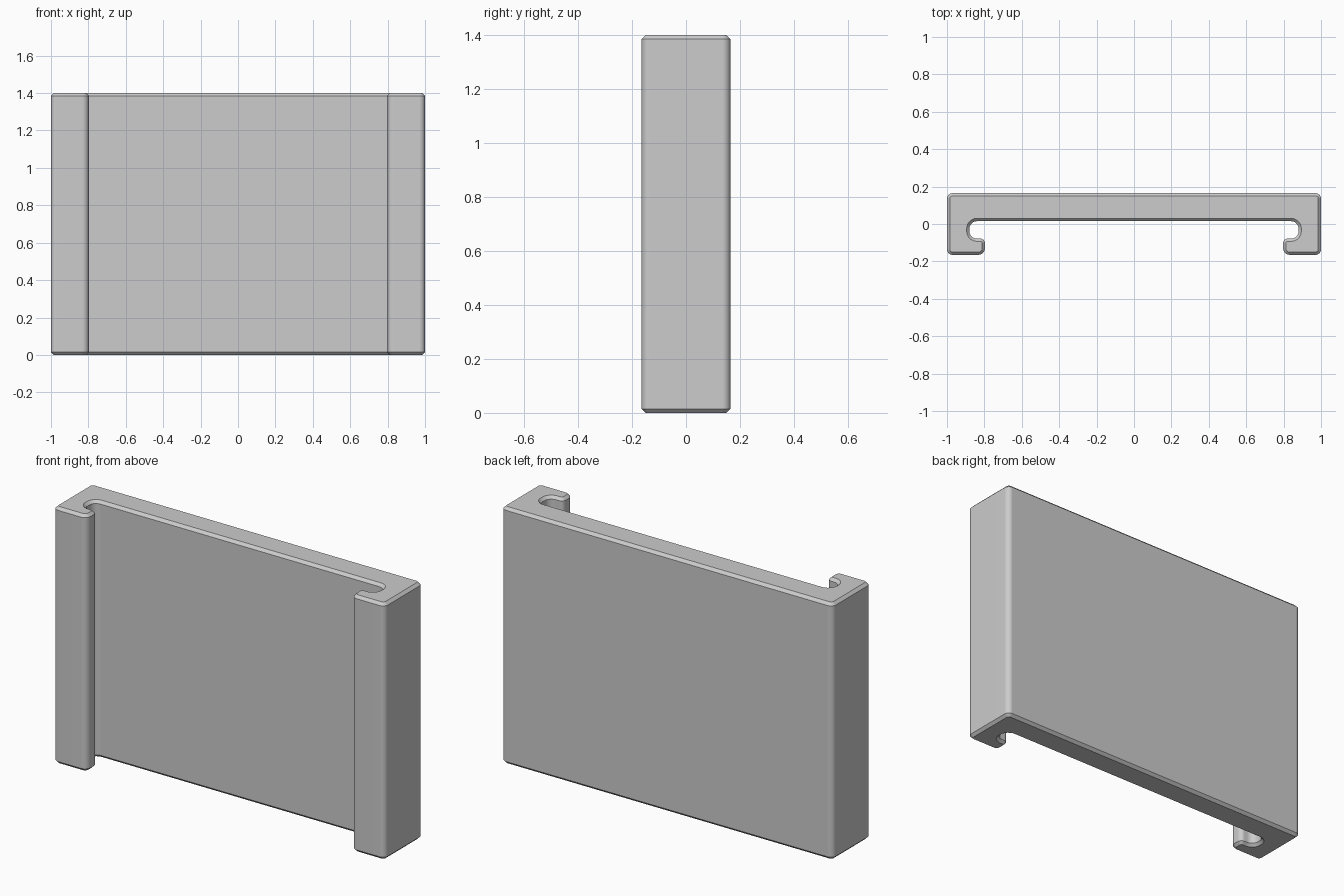
import bpy, bmesh
from math import cos, sin, pi
from mathutils import Vector

cube = bpy.data.objects.get("Cube")
if cube:
    bpy.data.objects.remove(cube, do_unlink=True)

HEIGHT, CHAMFER, STEPS = 1.4, 0.015, 6

# Left half of the channel section, counter-clockwise: x, y, corner radius
half = [(0.88, 0.015, 0.04), (0.88, -0.078, 0.04), (0.797, -0.078, 0.025),
        (0.797, -0.165, 0.035), (1, -0.165, 0.03), (1, 0.165, 0.03)]
corners = half + [(-x, y, r) for x, y, r in reversed(half)]
points = [Vector((x, y)) for x, y, r in corners]


def section(inset):
    """Rounded outline of the channel, shrunk by inset."""
    outline = []
    for i, p in enumerate(points):
        before = (p - points[i - 1]).normalized()
        after = (points[(i + 1) % len(points)] - p).normalized()
        radius = corners[i][2]
        centre = p + (after - before) * radius
        # Outer corners tighten and inner corners widen as the outline shrinks
        radius -= inset if before.cross(after) > 0 else -inset
        for k in range(STEPS + 1):
            a = k / STEPS * pi / 2
            outline.append(centre + (before * sin(a) - after * cos(a)) * radius)
    return outline


# Stack the sections, chamfered at the bottom and top ends
bm = bmesh.new()
rings = [[bm.verts.new((p.x, p.y, z)) for p in section(inset)]
         for z, inset in ((0, CHAMFER), (CHAMFER, 0),
                          (HEIGHT - CHAMFER, 0), (HEIGHT, CHAMFER))]
for low, high in zip(rings, rings[1:]):
    for i in range(len(low)):
        bm.faces.new((low[i - 1], low[i], high[i], high[i - 1]))
bm.faces.new(reversed(rings[0]))
bm.faces.new(rings[-1])
mesh = bpy.data.meshes.new("channel_panel")
bm.to_mesh(mesh)
bm.free()

# Plain grey finish
grey = bpy.data.materials.new("light_grey")
grey.use_nodes = True
colour = (0.604, 0.604, 0.604, 1)
grey.diffuse_color = colour
grey.node_tree.nodes["Principled BSDF"].inputs["Base Color"].default_value = colour
mesh.materials.append(grey)

# Smooth rounded corners while the broad faces stay flat
panel = bpy.data.objects.new("channel_panel", mesh)
bpy.context.collection.objects.link(panel)
bpy.context.view_layer.objects.active = panel
panel.select_set(True)
bpy.ops.object.shade_smooth_by_angle(angle=pi / 6)
panel.modifiers.new("flat_broad_faces", 'WEIGHTED_NORMAL').keep_sharp = True
